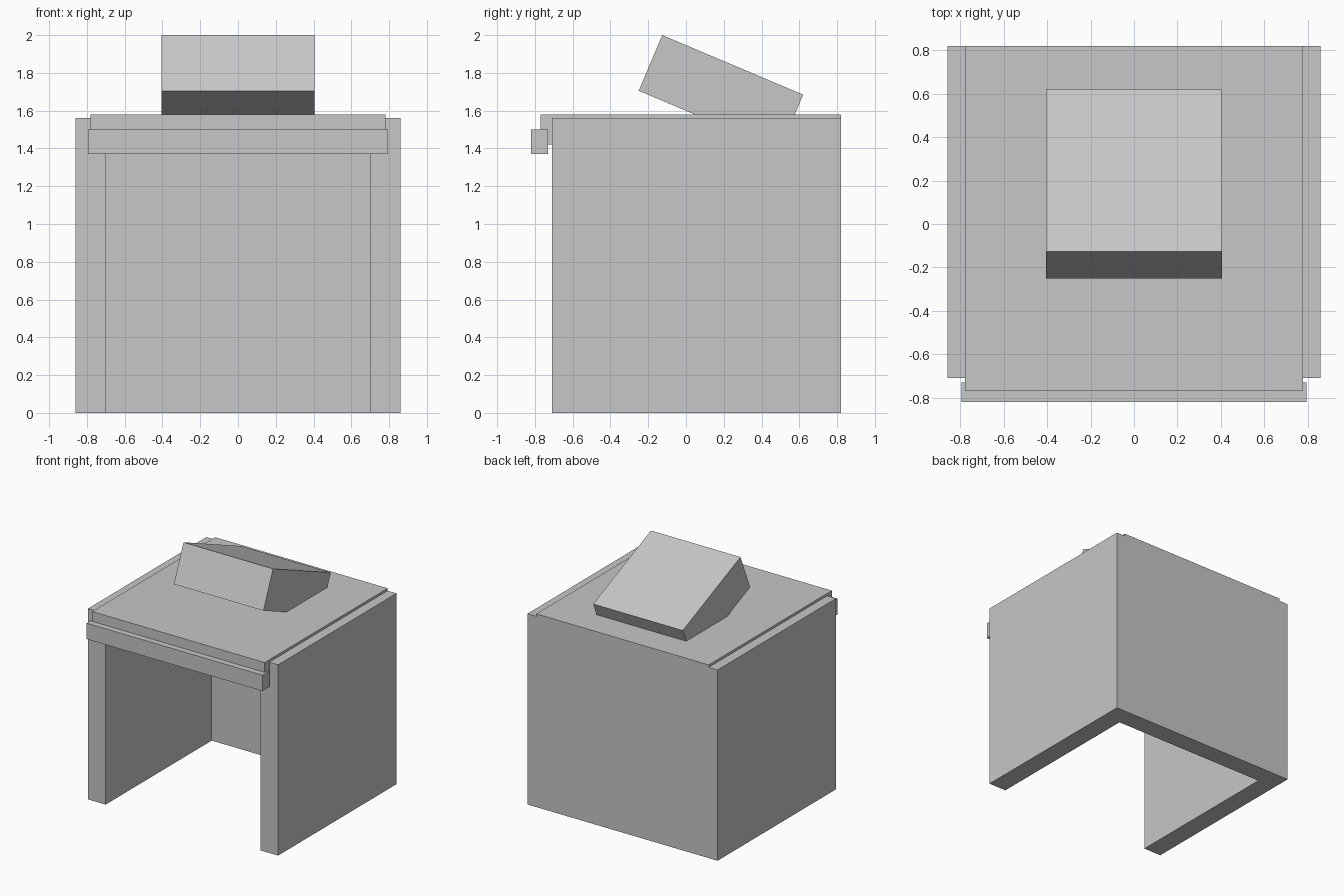
import bpy
import bmesh
from math import atan2
from mathutils import Matrix, Vector

default = bpy.data.objects.get("Cube")
if default:
    bpy.data.objects.remove(default, do_unlink=True)

grey = bpy.data.materials.new("plain_grey")
grey.use_nodes = True
colour = (0.57, 0.57, 0.57, 1)
grey.diffuse_color = colour
grey.node_tree.nodes["Principled BSDF"].inputs["Base Color"].default_value = colour


def finish(name, bm):
    bmesh.ops.recalc_face_normals(bm, faces=bm.faces)
    mesh = bpy.data.meshes.new(name)
    bm.to_mesh(mesh)
    bm.free()
    mesh.materials.append(grey)
    obj = bpy.data.objects.new(name, mesh)
    bpy.context.collection.objects.link(obj)
    return obj


def box(name, low, high):
    """Box spanning two opposite corners."""
    low, high = Vector(low), Vector(high)
    bm = bmesh.new()
    bmesh.ops.create_cube(bm, size=1, matrix=Matrix.Translation((low + high) / 2)
                          @ Matrix.Diagonal((high - low).to_4d()))
    return finish(name, bm)


# U-shaped cabinet: two sides and a back, open at the front and below
outer, inner, front, back, wall, height = 0.86, 0.70, -0.71, 0.82, 0.16, 1.56
half = [(outer, front), (outer, back)]
inside = [(inner, back - wall), (inner, front)]
plan = half + [(-x, y) for x, y in reversed(half)]
plan += [(-x, y) for x, y in reversed(inside)] + inside
bm = bmesh.new()
floor = bm.faces.new([bm.verts.new((x, y, 0)) for x, y in plan])
walls = bmesh.ops.extrude_face_region(bm, geom=[floor], use_keep_orig=True)
top = [v for v in walls["geom"] if isinstance(v, bmesh.types.BMVert)]
bmesh.ops.translate(bm, verts=top, vec=(0, 0, height))
finish("cabinet_walls", bm)

# Top slab overhanging the front, with a trim bar below its edge
box("top_slab", (-0.78, -0.77, 1.42), (0.78, 0.82, 1.58))
box("front_trim", (-0.795, -0.82, 1.37), (0.795, -0.73, 1.50))

# Tilted block sunk into the slab, raised at the front
block = box("tilted_block", (-0.405, -0.405, -0.16), (0.405, 0.405, 0.16))
block.location = (0, 0.185, 1.695)
block.rotation_euler.x = atan2(-0.315, 0.745)
